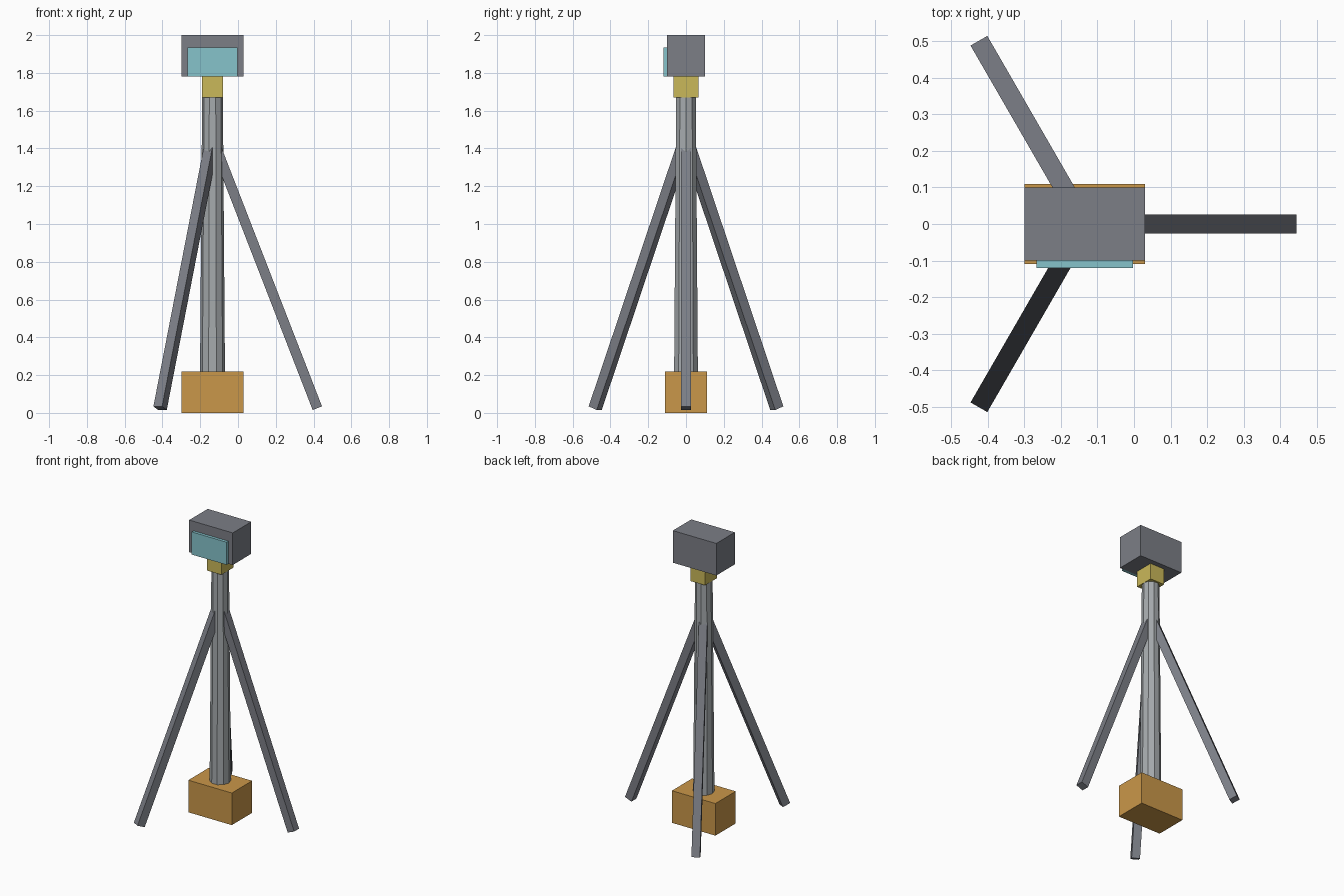
import bpy
import math
from mathutils import Vector, Matrix

if "Cube" in bpy.data.objects:
    bpy.data.objects.remove(bpy.data.objects["Cube"], do_unlink=True)

AXIS_X = -0.135  # centre line of the column


def material(name, rgb):
    mat = bpy.data.materials.new(name)
    mat.use_nodes = True
    color = (*rgb, 1.0)
    mat.diffuse_color = color
    mat.node_tree.nodes["Principled BSDF"].inputs["Base Color"].default_value = color
    return mat


dark_grey = material("dark grey", (0.20, 0.21, 0.24))
light_grey = material("light grey", (0.38, 0.405, 0.42))
ochre = material("ochre", (0.59, 0.31, 0.067))
yellow = material("mustard yellow", (0.59, 0.48, 0.10))
aqua = material("pale aqua", (0.24, 0.55, 0.60))


def box(name, size, center, mat):
    bpy.ops.mesh.primitive_cube_add(size=1)
    obj = bpy.context.object
    obj.name = name
    obj.data.transform(Matrix.Diagonal((*size, 1)))
    obj.location = center
    obj.data.materials.append(mat)
    return obj


# Base block, collar, instrument head and its front panel
box("base_block", (0.33, 0.22, 0.22), (AXIS_X, 0, 0.11), ochre)
box("collar", (0.11, 0.13, 0.11), (AXIS_X, 0, 1.725), yellow)
box("head", (0.33, 0.20, 0.22), (AXIS_X, 0, 1.89), dark_grey)
box("front_panel", (0.265, 0.02, 0.155), (AXIS_X, -0.11, 1.8575), aqua)

# Tapered ten-sided column with a vertex on the x axis
bottom, top = 0.22, 1.67
bpy.ops.mesh.primitive_cone_add(vertices=10, radius1=0.066, radius2=0.055,
                                depth=top - bottom,
                                location=(AXIS_X, 0, (bottom + top) / 2))
column = bpy.context.object
column.name = "column"
column.data.transform(Matrix.Rotation(math.radians(90), 4, "Z"))
column.data.materials.append(light_grey)

# Three square legs splayed evenly around the column
start, foot = Vector((0, 0, 1.454)), Vector((0.555, 0, 0.025))
span = foot - start
tilt = math.atan2(span.x, span.z)
for name, angle in (("left_leg", 0), ("back_leg", 120), ("front_leg", 240)):
    turn = Matrix.Rotation(math.radians(angle), 4, "Z")
    leg = box(name, (0.053, 0.053, span.length), (0, 0, 0), dark_grey)
    leg.matrix_world = (Matrix.Translation((AXIS_X, 0, 0)) @ turn
                        @ Matrix.Translation((start + foot) / 2)
                        @ Matrix.Rotation(tilt, 4, "Y"))
